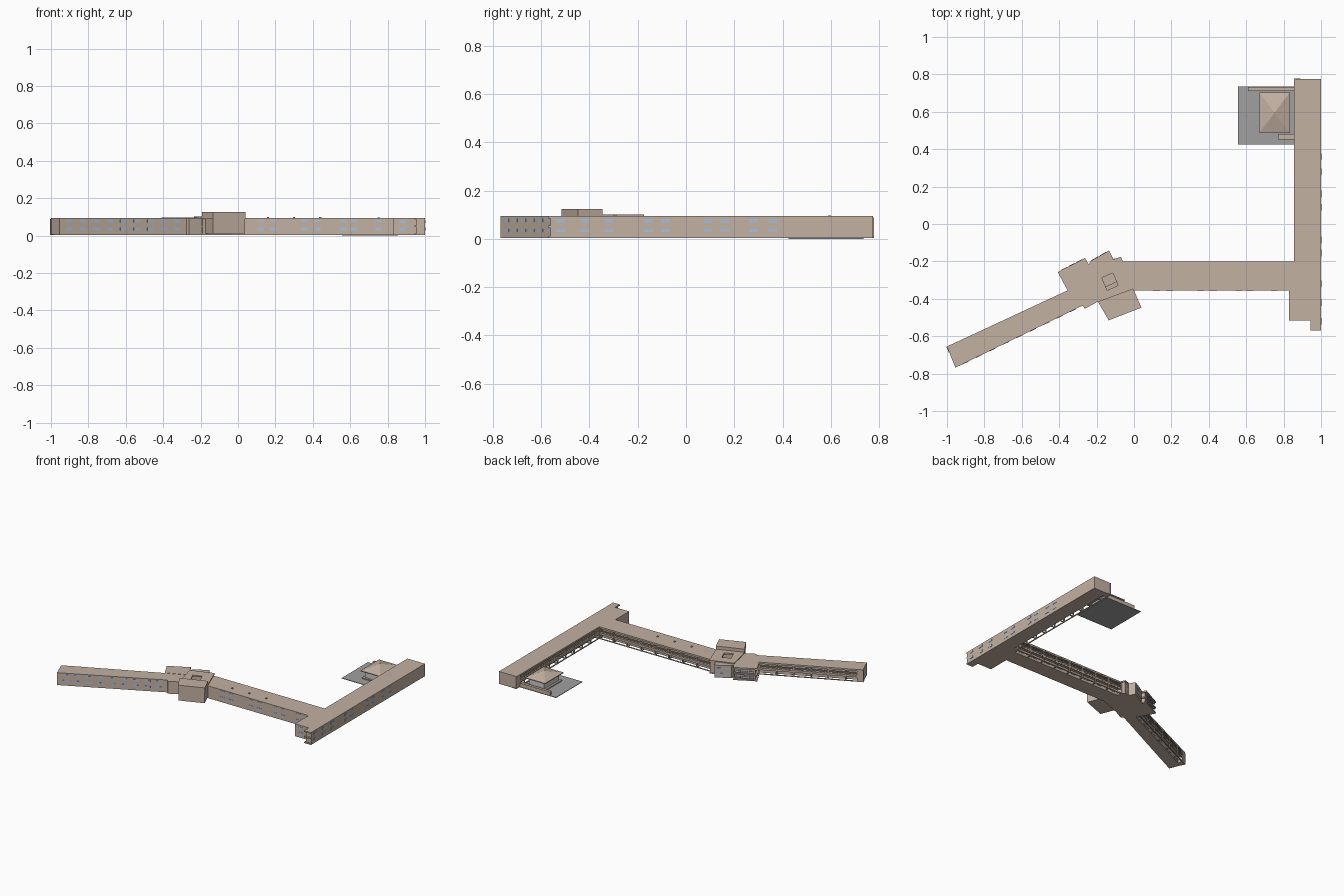
import bpy, bmesh
from mathutils import Vector as V

if "Cube" in bpy.data.objects:
    bpy.data.objects.remove(bpy.data.objects["Cube"])


def material(name, rgba):
    m = bpy.data.materials.new(name)
    m.diffuse_color = rgba
    m.use_nodes = True
    m.node_tree.nodes["Principled BSDF"].inputs["Base Color"].default_value = m.diffuse_color
    return m


BROWN = material("brown_wall", (0.55, 0.44, 0.36, 1))
BLUE = material("window_blue", (0.38, 0.52, 0.72, 1))
PALE = material("pale_wall", (0.8, 0.8, 0.78, 1))
GREY = material("paving_grey", (0.35, 0.35, 0.35, 0.5))


def prisms(name, parts, mat=BROWN):
    """One object from upright prisms, each given as (outline, z0, z1)."""
    bm = bmesh.new()
    for outline, z0, z1 in parts:
        lo = [bm.verts.new((p[0], p[1], z0)) for p in outline]
        hi = [bm.verts.new((p[0], p[1], z1)) for p in outline]
        n = len(lo)
        bm.faces.new(lo[::-1])
        bm.faces.new(hi)
        for i in range(n):
            j = (i + 1) % n
            bm.faces.new((lo[i], lo[j], hi[j], hi[i]))
    bmesh.ops.recalc_face_normals(bm, faces=bm.faces[:])
    me = bpy.data.meshes.new(name)
    bm.to_mesh(me)
    bm.free()
    me.materials.append(mat)
    ob = bpy.data.objects.new(name, me)
    bpy.context.collection.objects.link(ob)
    return ob


def rect(x0, y0, x1, y1):
    return [(x0, y0), (x1, y0), (x1, y1), (x0, y1)]


def bar(a, b, w):
    """Plan outline of a straight bar of width w from a to b."""
    a, b = V(a), V(b)
    d = (b - a).normalized()
    n = V((-d.y, d.x)) * w / 2
    return [a - n, b - n, b + n, a + n]


def windows(name, a, b, dists, levels, w=0.036):
    a, b = V(a), V(b)
    d = (b - a).normalized()
    prisms(name, [(bar(a + d * (s - w / 2), a + d * (s + w / 2), 0.004), z - 0.007, z + 0.007)
                  for s in dists for z in levels], BLUE)


ROOF, DEPTH = 0.095, 0.035


def wing(name, o0, o1, i0, i1, bays, solid=0.0):
    """Wing with a plain outer wall (o0-o1) and a two-storey gallery (i0-i1)."""
    o0, o1, i0, i1 = map(V, (o0, o1, i0, i1))
    r0 = i0 + (o0 - i0).normalized() * DEPTH
    r1 = i1 + (o1 - i1).normalized() * DEPTH
    prisms(name + "_body", [([o0, o1, r1, r0], 0.003, 0.088)])
    prisms(name + "_roof", [([o0, o1, i1, i0], 0.088, ROOF)])
    # gallery deck, columns, cross beams and rails
    d = (i1 - i0).normalized()
    n = (o0 - i0).normalized()
    length = (i1 - i0).length
    a, b = i0 + n * 0.004, i1 + n * 0.004
    parts = [([r0, r1, i1, i0], 0.045, 0.051)]
    for z, t in ((0.003, 0.006), (0.06, 0.003), (0.067, 0.003), (0.082, 0.006), (0.036, 0.009)):
        parts.append((bar(a, b, 0.006), z, z + t))
    for k in range(bays + 1):
        p = a.lerp(b, k / bays)
        q = r0.lerp(r1, k / bays)
        parts.append((bar(p - d * 0.004, p + d * 0.004, 0.008), 0.003, 0.088))
        parts.append((bar(p, q, 0.006), 0.003, 0.009))
        if k < bays:
            for f in (0.25, 0.5, 0.75):
                m = a.lerp(b, (k + f) / bays)
                parts.append((bar(m - d * 0.0015, m + d * 0.0015, 0.003), 0.051, 0.068))
    # closed end bay
    if solid:
        s, t = (i0, r0) if solid < 0 else (i1, r1)
        e = d * (-solid)
        parts.append(([s, s + e, t + e, t], 0.003, 0.088))
    prisms(name + "_gallery", parts)
    # doors and glazing on the recessed wall
    windows(name + "_gallery_glazing", r0, r1,
            [length * (k + 0.5) / bays for k in range(bays)], (0.026, 0.07), 0.045)


# three wings
wing("east_wing", (1, -0.2), (1, 0.775), (0.855, -0.2), (0.855, 0.775), 10, 0.045)
wing("middle_wing", (-0.06, -0.355), (0.855, -0.355), (-0.06, -0.2), (0.855, -0.2), 8)
wing("west_wing", (-0.955, -0.768), (-0.262, -0.43), (-1, -0.655), (-0.355, -0.355), 6, -0.04)
prisms("east_wing_south_end", [(rect(0.83, -0.515, 1, -0.355), 0.003, ROOF),
                               (rect(0.855, -0.355, 1, -0.2), 0.003, ROOF)])
prisms("east_wing_corner_stair", [(rect(0.945, -0.57, 1, -0.515), 0.003, 0.012),
                                  (rect(0.945, -0.57, 1, -0.515), 0.045, 0.055),
                                  (rect(0.945, -0.57, 1, -0.515), 0.085, ROOF),
                                  (rect(0.955, -0.562, 1, -0.515), 0.012, 0.085)])

# outer wall windows
windows("east_windows", (1, -0.57), (1, 0.775),
        [y + 0.57 for y in (-0.52, -0.42, -0.32, -0.155, -0.085, 0.09, 0.16, 0.28, 0.36)],
        (0.035, 0.075))
windows("middle_windows", (0, -0.355), (0.855, -0.355),
        (0.12, 0.19, 0.355, 0.425, 0.56, 0.62, 0.75), (0.035, 0.08))
windows("south_end_windows", (0.83, -0.515), (0.945, -0.515), (0.05,), (0.035, 0.075))
windows("west_windows", (-0.955, -0.768), (-0.262, -0.43),
        [0.06 + 0.08 * k for k in range(9)], (0.035, 0.078))

# central cluster: link between wings and the two north blocks
prisms("link_block", [([(-0.355, -0.355), (-0.262, -0.452), (-0.193, -0.415), (-0.225, -0.26)],
                       0.003, ROOF)])
A = [(-0.408, -0.257), (-0.355, -0.355), (-0.2, -0.29), (-0.262, -0.182)]
prisms("west_stair_block", [(A, 0.003, 0.012), (A, 0.043, 0.052), (A, 0.085, 0.097),
                            ([(-0.39, -0.262), (-0.347, -0.345), (-0.21, -0.288), (-0.264, -0.197)],
                             0.012, 0.085)])
B = [(-0.235, -0.2), (-0.25, -0.26), (-0.12, -0.2), (-0.11, -0.187), (-0.134, -0.142)]
prisms("entrance_block", [(B, 0.003, ROOF)])
windows("entrance_windows", B[0], B[4], (0.03, 0.08), (0.03, 0.07), 0.04)
windows("stair_block_windows", A[0], A[3], (0.04, 0.085, 0.13), (0.028, 0.068), 0.034)

# square hall with a roof opening
S = [V(p) for p in ((-0.193, -0.415), (-0.005, -0.345), (-0.07, -0.175), (-0.235, -0.232))]
H = [V(p) for p in ((-0.143, -0.355), (-0.086, -0.328), (-0.112, -0.262), (-0.172, -0.287))]
ring, wall = [], []
for i in range(4):
    j = (i + 1) % 4
    ring.append(([S[i], S[j], H[j], H[i]], 0.092, 0.102))
    c = sum(S, V((0, 0))) / 4
    wall.append(([S[i].lerp(c, 0.04), S[j].lerp(c, 0.04), S[j].lerp(c, 0.14), S[i].lerp(c, 0.14)],
                 0.003, 0.092))
prisms("hall_roof", ring)
prisms("hall_walls", wall)
prisms("hall_floors", [(S, 0.003, 0.01), ([S[0], S[1], H[1].lerp(H[2], 0.3), H[0].lerp(H[3], 0.3)],
                                          0.045, 0.051)])
windows("hall_windows", S[3], S[2], (0.05, 0.12), (0.03, 0.07), 0.04)

# tall front tower
T = [(-0.193, -0.415), (-0.133, -0.512), (0.038, -0.447), (-0.005, -0.345)]
T[0] = (-0.175, -0.408)
prisms("front_tower", [(T, 0.01, 0.09)])
prisms("front_tower_top", [([(-0.193, -0.415), (-0.135, -0.515), (0.04, -0.447), (-0.005, -0.345)],
                            0.09, 0.125)])

# paved yard, pavilion and side walls
prisms("yard_paving", [(rect(0.557, 0.425, 0.855, 0.735), 0.0, 0.004)], GREY)
prisms("yard_north_wall", [(rect(0.61, 0.712, 0.855, 0.733), 0.004, 0.03)])
prisms("yard_south_wall", [(rect(0.77, 0.453, 0.855, 0.48), 0.004, 0.03)])
prisms("pavilion_base", [(rect(0.675, 0.495, 0.83, 0.7), 0.004, 0.012)])
prisms("pavilion_walls", [(rect(0.69, 0.51, 0.815, 0.685), 0.012, 0.06)], PALE)
roof = prisms("pavilion_roof", [(rect(0.67, 0.487, 0.833, 0.703), 0.06, 0.066)])
bm = bmesh.new()
bm.from_mesh(roof.data)
top = max(bm.faces, key=lambda f: f.calc_center_median().z)
bmesh.ops.poke(bm, faces=[top])
max(bm.verts, key=lambda v: len(v.link_edges) if abs(v.co.x - 0.7515) < 0.01 else 0).co.z = 0.098
bm.to_mesh(roof.data)
bm.free()

# small roof vents
prisms("roof_vents", [(rect(x - 0.006, -0.3, x + 0.006, -0.288), ROOF, 0.1)
                      for x in (0.16, 0.3, 0.44)])
